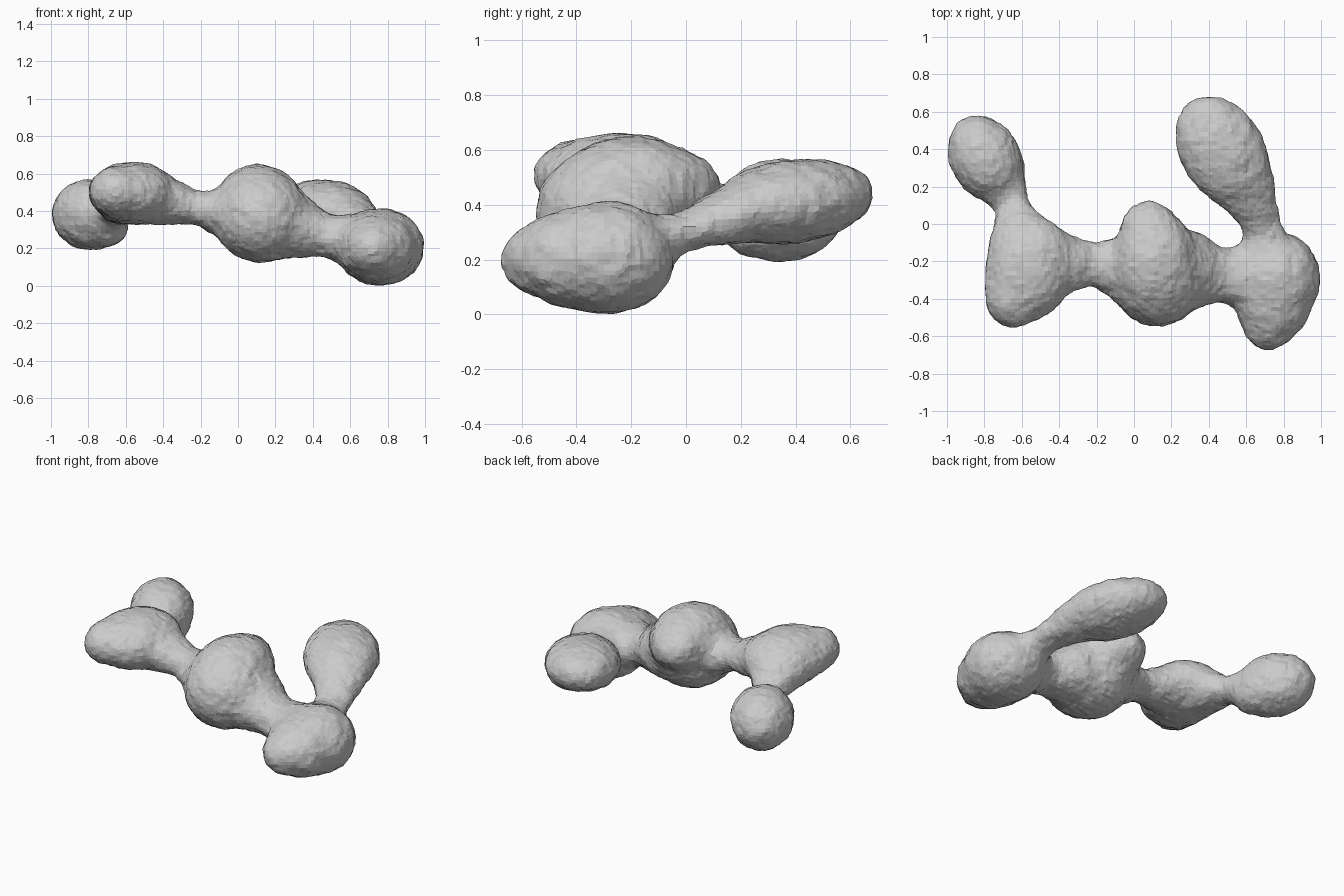
import bpy, bmesh
from math import radians
from mathutils import Vector, Matrix, Euler, noise

cube = bpy.data.objects.get("Cube")
if cube:
    bpy.data.objects.remove(cube, do_unlink=True)

grey = bpy.data.materials.new("light_grey")
grey.use_nodes = True
colour = (0.6, 0.6, 0.6, 1)
grey.diffuse_color = colour
grey.node_tree.nodes["Principled BSDF"].inputs["Base Color"].default_value = colour

bm = bmesh.new()


def lobe(centre, radii, tilt=0, turn=0):
    """Ellipsoid, tilted about x and then turned about z."""
    rot = Euler((radians(tilt), 0, radians(turn))).to_matrix().to_4x4()
    size = Matrix.Diagonal((*radii, 1))
    bmesh.ops.create_icosphere(bm, subdivisions=4, radius=1,
                               matrix=Matrix.Translation(centre) @ rot @ size)


def taper(start, end, r1, r2, squash):
    """Cone between two points, flattened vertically."""
    a, b = Vector(start), Vector(end)
    rot = (b - a).to_track_quat('Z', 'Y').to_matrix().to_4x4()
    bmesh.ops.create_cone(bm, cap_ends=True, segments=32, radius1=r1, radius2=r2,
                          depth=(b - a).length,
                          matrix=Matrix.Translation((a + b) / 2) @ rot
                          @ Matrix.Diagonal((1, squash, 1, 1)))


def neck(start, waist, end, r1, r2, r3, squash=0.8):
    taper(start, waist, r1, r2, squash)
    taper(waist, end, r2, r3, squash)
    lobe(waist, (r2 * 0.9, r2 * 0.9, r2 * squash * 0.9))


# Small rear lobe on the right, drooping towards its neck
lobe((-0.795, 0.35, 0.38), (0.19, 0.245, 0.19), turn=28)
lobe((-0.71, 0.27, 0.33), (0.13, 0.15, 0.13))
# Right lobe with its rounded front end
lobe((-0.56, -0.24, 0.495), (0.235, 0.29, 0.168), turn=-12)
lobe((-0.65, -0.38, 0.505), (0.15, 0.18, 0.135))
# Central lobe with a flatter crown that narrows towards the back
lobe((0.125, -0.265, 0.37), (0.262, 0.285, 0.248))
lobe((0.11, -0.2, 0.45), (0.225, 0.285, 0.2))
lobe((0.08, -0.07, 0.465), (0.165, 0.2, 0.145))
# Left lobe narrowing to its front tip
lobe((0.76, -0.29, 0.207), (0.238, 0.25, 0.208))
lobe((0.745, -0.39, 0.203), (0.215, 0.245, 0.185))
lobe((0.72, -0.49, 0.2), (0.155, 0.19, 0.14))
# Long rear lobe on the left
lobe((0.475, 0.385, 0.412), (0.228, 0.33, 0.152), tilt=7, turn=30)

# Waisted necks joining the chain
neck((-0.73, 0.25, 0.37), (-0.645, 0.1, 0.4), (-0.6, -0.1, 0.47), 0.16, 0.09, 0.19)
neck((-0.5, -0.21, 0.48), (-0.22, -0.215, 0.415), (-0.02, -0.24, 0.38), 0.21, 0.115, 0.2, 0.76)
neck((0.28, -0.25, 0.32), (0.47, -0.28, 0.265), (0.64, -0.28, 0.24), 0.23, 0.14, 0.19)
neck((0.59, 0.2, 0.375), (0.69, -0.01, 0.3), (0.72, -0.2, 0.24), 0.17, 0.1, 0.18, 0.68)

raw = bpy.data.meshes.new("lobe_chain_raw")
bm.to_mesh(raw)
bm.free()
chain = bpy.data.objects.new("lobe_chain", raw)
bpy.context.collection.objects.link(chain)

# Fuse the parts into one skin and soften the joins
fuse = chain.modifiers.new("fuse", 'REMESH')
fuse.mode = 'VOXEL'
fuse.voxel_size = 0.024
soften = chain.modifiers.new("soften", 'SMOOTH')
soften.factor = 0.5
soften.iterations = 18
graph = bpy.context.evaluated_depsgraph_get()
skin = bpy.data.meshes.new_from_object(chain.evaluated_get(graph))
chain.modifiers.clear()
chain.data = skin
bpy.data.meshes.remove(raw)
skin.name = "lobe_chain"

# Lumpy surface
bm = bmesh.new()
bm.from_mesh(skin)
bm.normal_update()
bumps = [v.normal * (0.002 + 0.006 * noise.noise(v.co * 14) + 0.006 * noise.noise(v.co * 35))
         for v in bm.verts]
for v, bump in zip(bm.verts, bumps):
    v.co += bump
for f in bm.faces:
    f.smooth = False
bm.to_mesh(skin)
bm.free()
skin.materials.clear()
skin.materials.append(grey)
